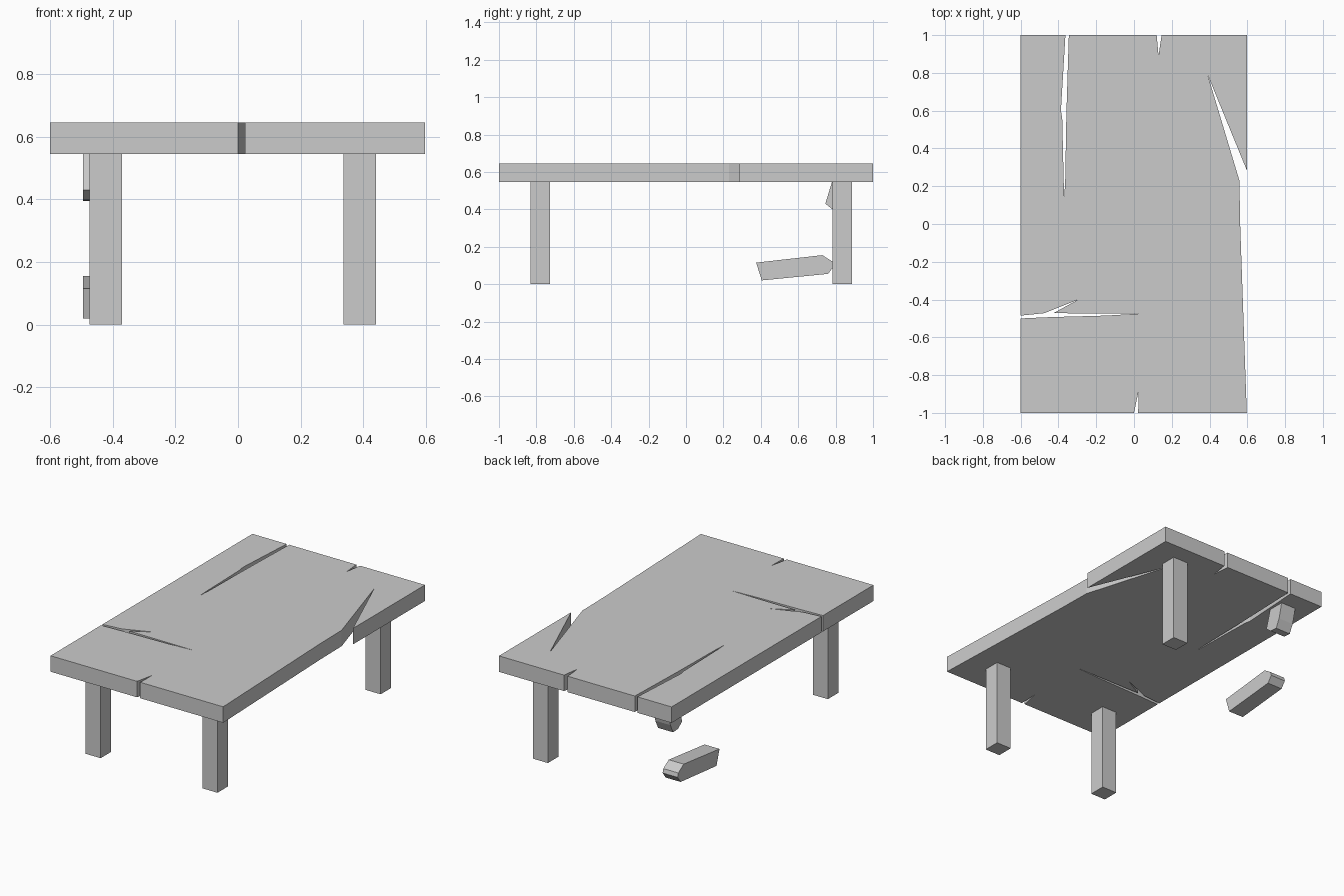
import bpy, bmesh
from mathutils import Vector

if "Cube" in bpy.data.objects:
    bpy.data.objects.remove(bpy.data.objects["Cube"])


def prism(name, outline, to_point, depth):
    """Closed solid made by extruding a 2D outline along a vector."""
    bm = bmesh.new()
    face = bm.faces.new([bm.verts.new(to_point(a, b)) for a, b in outline])
    new = bmesh.ops.extrude_face_region(bm, geom=[face], use_keep_orig=True)["geom"]
    verts = [v for v in new if isinstance(v, bmesh.types.BMVert)]
    bmesh.ops.translate(bm, verts=verts, vec=Vector(depth))
    bmesh.ops.recalc_face_normals(bm, faces=bm.faces)
    mesh = bpy.data.meshes.new(name)
    bm.to_mesh(mesh)
    bm.free()
    obj = bpy.data.objects.new(name, mesh)
    bpy.context.collection.objects.link(obj)
    return obj


TOP_Z, UNDER_Z, LEG = 0.645, 0.545, 0.104

# Cracked table top: outline runs counter-clockwise, dipping into each split
front_edge = [(-0.6, -1), (0, -1), (0.025, -0.88), (0.022, -1), (0.597, -1)]
right_split = [(0.562, 0.0), (0.558, 0.23), (0.39, 0.79), (0.597, 0.285)]
back_notch = [(0.597, 1), (0.146, 1), (0.13, 0.89), (0.12, 1)]
back_split = [(-0.345, 1), (-0.358, 0.58), (-0.364, 0.236), (-0.369, 0.14),
              (-0.372, 0.22), (-0.38, 0.56), (-0.387, 0.6), (-0.363, 1)]
left_split = [(-0.6, 1), (-0.6, -0.485), (-0.475, -0.472), (-0.295, -0.40),
              (-0.427, -0.472), (0.024, -0.475), (-0.15, -0.485),
              (-0.443, -0.493), (-0.6, -0.5)]
prism("table_top", front_edge + right_split + back_notch + back_split + left_split,
      lambda x, y: (x, y, UNDER_Z), (0, 0, TOP_Z - UNDER_Z))

# Three whole legs
for name, x, y in (("front_left_leg", -0.422, -0.78),
                   ("front_right_leg", 0.388, -0.78),
                   ("back_right_leg", 0.388, 0.836)):
    h = LEG / 2
    prism(name, [(x - h, y - h), (x + h, y - h), (x + h, y + h), (x - h, y + h)],
          lambda a, b: (a, b, 0), (0, 0, UNDER_Z))

# Broken back left leg: leaning stub and the fallen piece, side profiles in y, z
broken = {
    "broken_leg_stub": [(0.78, 0.545), (0.745, 0.43), (0.785, 0.398),
                        (0.835, 0.395), (0.862, 0.45), (0.885, 0.545)],
    "fallen_leg_piece": [(0.375, 0.115), (0.73, 0.155), (0.783, 0.12),
                         (0.79, 0.095), (0.76, 0.055), (0.405, 0.02)],
}
for name, profile in broken.items():
    prism(name, profile, lambda y, z: (-0.495, y, z), (LEG, 0, 0))

# The base of the model rests on z = 0; all faces stay flat shaded
